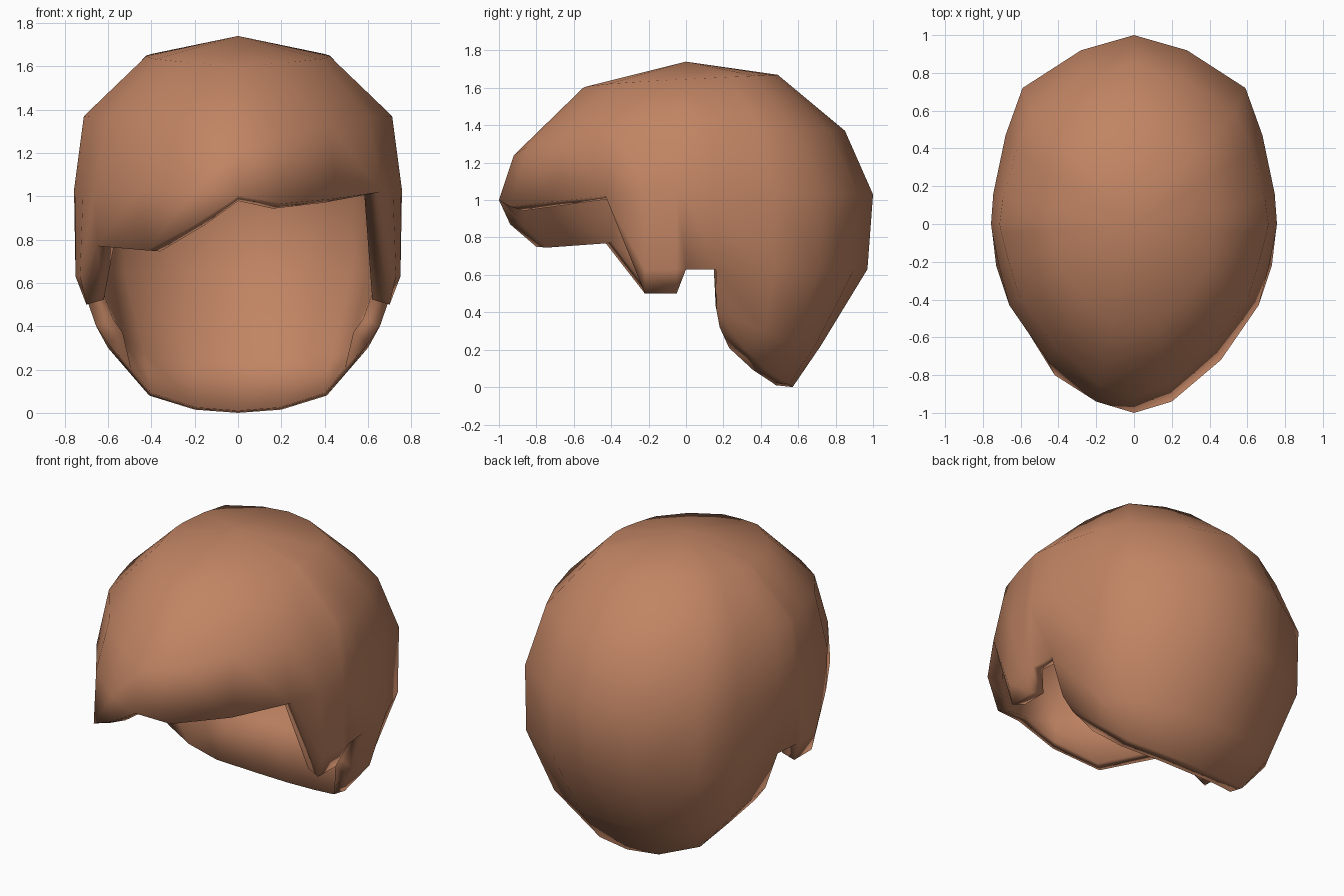
import bpy, bmesh

if "Cube" in bpy.data.objects:
    bpy.data.objects.remove(bpy.data.objects["Cube"])

# Hair colour
mat = bpy.data.materials.new("warm brown hair")
mat.diffuse_color = (0.53, 0.23, 0.125, 1)
mat.use_nodes = True
mat.node_tree.nodes["Principled BSDF"].inputs["Base Color"].default_value = mat.diffuse_color

# Widest outline of the hair, front centre to back centre (one half)
PLAN = [(0, -1), (.2, -.94), (.46, -.72), (.66, -.43), (.715, -.22), (.75, -.05),
        (.757, 0), (.745, .16), (.68, .47), (.59, .72), (.28, .92), (0, 1)]

# Points below the widest ring: sideburn, ear notch, nape
LOWER = {4: [(.73, -.22, .63), (.70, -.22, .5)],
         5: [(.75, -.05, .63), (.70, -.05, .5)],
         6: [(.75, 0, .63)],
         7: [(.735, .16, .63), (.655, .165, .4), (.60, .18, .32)],
         8: [(.68, .47, .63), (.60, .42, .30), (.51, .32, .20)],
         9: [(.585, .715, .63), (.49, .58, .24), (.41, .45, .08)],
         10: [(.275, .90, .63), (.24, .69, .22), (.2, .55, .015)],
         11: [(0, .97, .63), (0, .72, .22), (0, .57, 0)]}
# Swept fringe hangs lower on the left
FRINGE_LEFT = {1: [(.2, -.94, .87)], 2: [(.42, -.80, .75)], 3: [(.65, -.43, .77)]}
FRINGE_Z = {0: 1.0, 1: .965, 2: .99, 3: 1.02}

# Upper rings: x scale, front scale, back scale, front z, back z,
# rise length, corner widening, corner lift
RINGS = [(.56, .55, .49, 1.60, 1.67, 2, .04, 0),
         (.94, .92, .85, 1.24, 1.37, 1, -.03, .04)]


def column(bm, i, side):
    """One strip of vertices running from the crown to the hem."""
    x, y = PLAN[i]
    corner = 2 * abs(x * y) / .755
    pts = []
    for sx, f, b, zf, zb, span, widen, lift in RINGS:
        t = min(1, (y + 1) / span) ** .6
        k = 1 + widen * corner
        pts.append((x * sx * k, y * (f if y < 0 else b) * k,
                    zf + (zb - zf) * t + (lift * corner if y < 0 else 0)))
    low = dict(LOWER)
    z = FRINGE_Z.get(i, 1.03)
    if side < 0:
        low.update(FRINGE_LEFT)
        z = 1.03
    pts.append((x, y, z))
    pts += low.get(i, [])
    return [bm.verts.new((px * side, py, pz)) for px, py, pz in pts]


bm = bmesh.new()
crown = bm.verts.new((0, 0, 1.74))
last = len(PLAN) - 1
right = [column(bm, i, 1) for i in range(last + 1)]
left = [right[0]] + [column(bm, i, -1) for i in range(1, last)] + [right[last]]

# Skin neighbouring strips, fanning where one is shorter
for cols in (right, left):
    for i in range(last):
        a, b = [crown] + cols[i], [crown] + cols[i + 1]
        # the ear notch stays open
        n = min(len(a), len(b)) if i == 6 else max(len(a), len(b))
        for k in range(n - 1):
            quad = [a[min(k, len(a) - 1)], a[min(k + 1, len(a) - 1)],
                    b[min(k + 1, len(b) - 1)], b[min(k, len(b) - 1)]]
            quad = list(dict.fromkeys(quad))
            if len(quad) > 2:
                bm.faces.new(quad)
bmesh.ops.recalc_face_normals(bm, faces=bm.faces)
bm.normal_update()
top = max(bm.faces, key=lambda f: f.calc_center_median().z)
if top.normal.z < 0:
    bmesh.ops.reverse_faces(bm, faces=bm.faces)
bm.verts.index_update()
nape = [c[-1].index for cols in (right, left) for c in cols[8:]]

mesh = bpy.data.meshes.new("hair")
bm.to_mesh(mesh)
bm.free()
mesh.materials.append(mat)
hair = bpy.data.objects.new("hair", mesh)
bpy.context.collection.objects.link(hair)

# Shell thickness, inward
bpy.context.view_layer.objects.active = hair
hair.select_set(True)
count = len(mesh.vertices)
mod = hair.modifiers.new("thickness", 'SOLIDIFY')
mod.thickness = .085
mod.offset = -1
bpy.ops.object.modifier_apply(modifier=mod.name)

# Nape hem is cut level: inner edge sits straight in front of the outer one
verts = hair.data.vertices
for i in set(nape):
    outer = verts[i].co
    verts[i + count].co = (outer.x * .97, outer.y - .09, outer.z + .01)
bpy.ops.object.shade_smooth()
